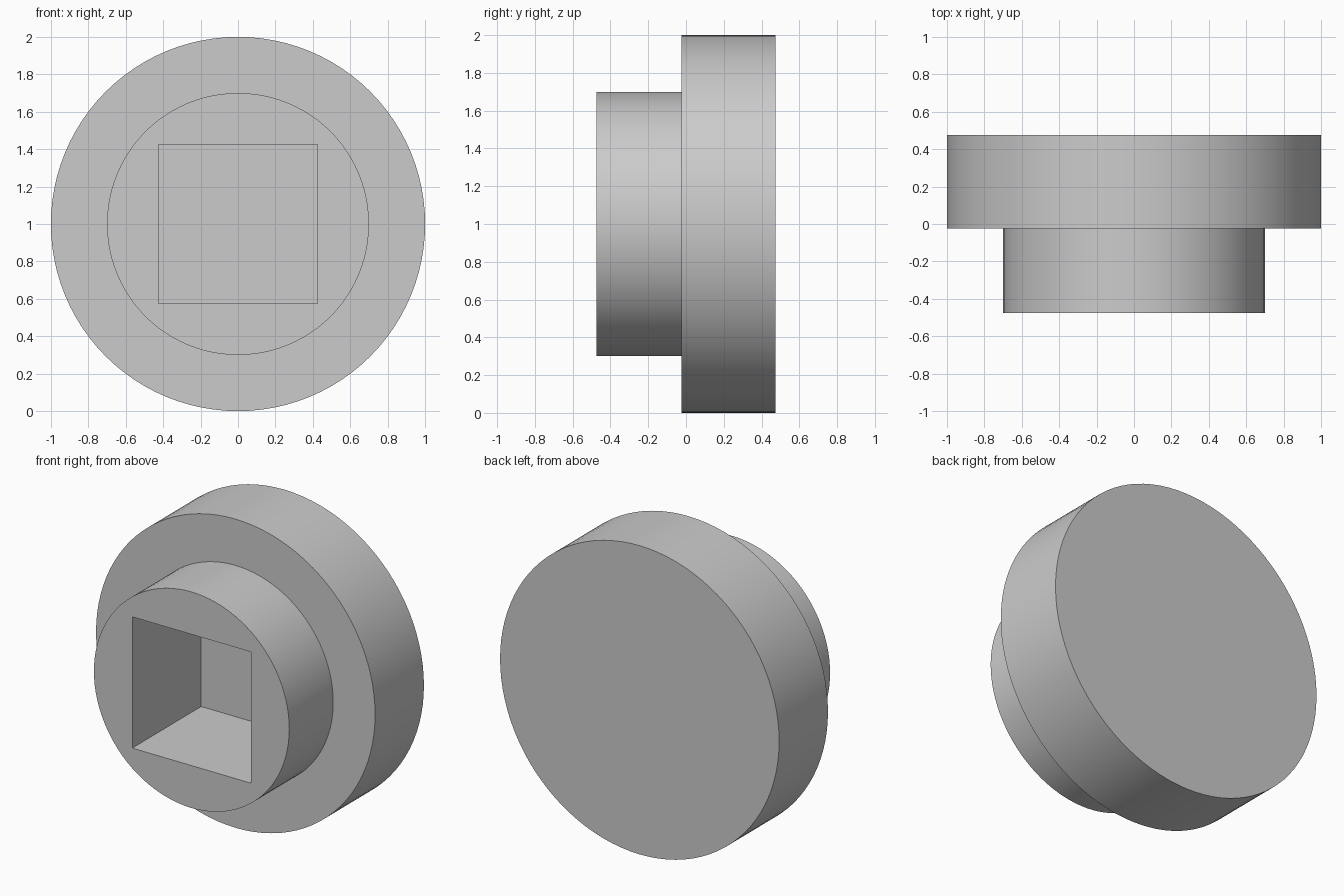
import bpy, bmesh, math

if "Cube" in bpy.data.objects:
    bpy.data.objects.remove(bpy.data.objects["Cube"])

SEGMENTS = 96
CENTRE_Z = 1.0
FRONT, STEP, BACK = -0.475, -0.025, 0.475
HUB_RADIUS, DISC_RADIUS = 0.70, 1.0
SOCKET_WIDTH, SOCKET_DEPTH = 0.85, 0.705

grey = bpy.data.materials.new("light_grey")
grey.diffuse_color = (0.6, 0.6, 0.6, 1)
grey.use_nodes = True
grey.node_tree.nodes["Principled BSDF"].inputs["Base Color"].default_value = grey.diffuse_color

# Stepped round body: rings along y, bridged and capped
profile = [(HUB_RADIUS, FRONT), (HUB_RADIUS, STEP), (DISC_RADIUS, STEP), (DISC_RADIUS, BACK)]
bm = bmesh.new()
rings = []
for radius, y in profile:
    angles = [2 * math.pi * i / SEGMENTS for i in range(SEGMENTS)]
    rings.append([bm.verts.new((radius * math.cos(a), y, CENTRE_Z + radius * math.sin(a)))
                  for a in angles])
for r0, r1 in zip(rings, rings[1:]):
    for i in range(SEGMENTS):
        j = (i + 1) % SEGMENTS
        bm.faces.new((r0[i], r0[j], r1[j], r1[i]))
bm.faces.new(rings[0])
bm.faces.new(rings[-1])
bmesh.ops.recalc_face_normals(bm, faces=bm.faces[:])
mesh = bpy.data.meshes.new("stepped_knob")
bm.to_mesh(mesh)
bm.free()
mesh.materials.append(grey)
knob = bpy.data.objects.new("stepped_knob", mesh)
bpy.context.collection.objects.link(knob)

# Square blind socket cut in from the front
overshoot = 0.1
length = SOCKET_DEPTH + overshoot
bpy.ops.mesh.primitive_cube_add(size=1, location=(0, FRONT - overshoot + length / 2, CENTRE_Z))
cutter = bpy.context.object
cutter.name = "socket_cutter"
cutter.scale = (SOCKET_WIDTH, length, SOCKET_WIDTH)
cutter.hide_render = True
cutter.data.materials.append(grey)

cut = knob.modifiers.new("socket", 'BOOLEAN')
cut.operation = 'DIFFERENCE'
cut.solver = 'EXACT'
cut.object = cutter

bpy.ops.object.select_all(action='DESELECT')
knob.select_set(True)
bpy.context.view_layer.objects.active = knob
bpy.ops.object.modifier_apply(modifier=cut.name)
bpy.data.objects.remove(cutter)

# Smooth round sides, sharp rims and socket edges
bpy.ops.object.shade_smooth_by_angle(angle=math.radians(30))
